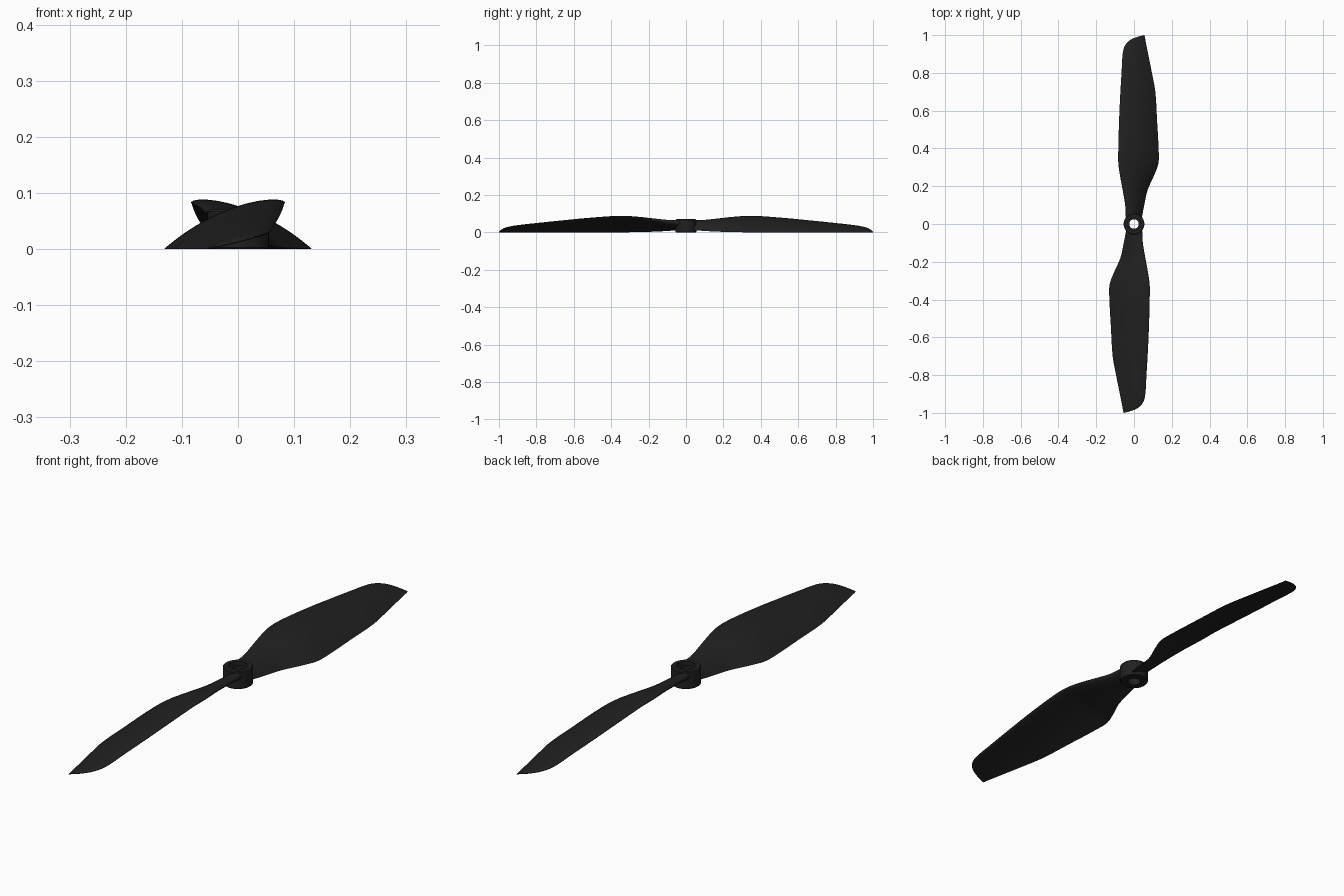
import bpy, bmesh, math
from mathutils import Vector

if "Cube" in bpy.data.objects:
    bpy.data.objects.remove(bpy.data.objects["Cube"])

black = bpy.data.materials.new("black_plastic")
black.diffuse_color = (0.015, 0.015, 0.015, 1)
black.use_nodes = True
black.node_tree.nodes["Principled BSDF"].inputs["Base Color"].default_value = black.diffuse_color


def make_object(name, bm, angle):
    bmesh.ops.recalc_face_normals(bm, faces=bm.faces)
    mesh = bpy.data.meshes.new(name)
    bm.to_mesh(mesh)
    bm.free()
    mesh.materials.append(black)
    ob = bpy.data.objects.new(name, mesh)
    bpy.context.collection.objects.link(ob)
    bpy.ops.object.select_all(action='DESELECT')
    ob.select_set(True)
    bpy.context.view_layer.objects.active = ob
    bpy.ops.object.shade_smooth_by_angle(angle=math.radians(angle))
    return ob


# Blade stations: y, leading x, leading z, trailing x, trailing z, thickness, camber
STATIONS = [
    (0.036, -0.042, 0.058, 0.042, 0.012, 0.034, 0.002),
    (0.10, -0.046, 0.060, 0.054, 0.007, 0.030, 0.005),
    (0.18, -0.060, 0.070, 0.072, 0.003, 0.026, 0.009),
    (0.25, -0.073, 0.078, 0.103, 0.001, 0.024, 0.012),
    (0.32, -0.083, 0.083, 0.129, 0.000, 0.023, 0.014),
    (0.40, -0.083, 0.082, 0.130, 0.000, 0.022, 0.014),
    (0.55, -0.079, 0.070, 0.122, 0.000, 0.020, 0.013),
    (0.70, -0.072, 0.055, 0.113, 0.000, 0.018, 0.011),
    (0.80, -0.066, 0.045, 0.095, 0.000, 0.016, 0.009),
    (0.90, -0.060, 0.034, 0.075, 0.000, 0.014, 0.007),
    (0.94, -0.050, 0.028, 0.067, 0.000, 0.012, 0.005),
    (0.97, -0.026, 0.021, 0.061, 0.000, 0.010, 0.003),
    (0.988, 0.010, 0.012, 0.058, 0.000, 0.007, 0.001),
    (1.00, 0.052, 0.002, 0.055, 0.000, 0.002, 0.000),
]


def spline(rows, steps):
    # Smooth interpolation between stations, with spacing taken into account
    def slope(i):
        a, b = rows[max(i - 1, 0)], rows[min(i + 1, len(rows) - 1)]
        return [(q - p) / (b[0] - a[0]) for p, q in zip(a, b)]
    out = []
    for i in range(len(rows) - 1):
        a, b, ma, mb = rows[i], rows[i + 1], slope(i), slope(i + 1)
        d = b[0] - a[0]
        for s in range(steps):
            t = s / steps
            h = (2*t**3 - 3*t**2 + 1, t**3 - 2*t**2 + t, 3*t**2 - 2*t**3, t**3 - t**2)
            out.append([h[0]*p + h[1]*d*m + h[2]*q + h[3]*d*n
                        for p, m, q, n in zip(a, ma, b, mb)])
    return out + [list(rows[-1])]


def airfoil(y, xl, zl, xt, zt, thick, camber, n=14):
    lead, trail = Vector((xl, y, zl)), Vector((xt, y, zt))
    chord = trail - lead
    up = Vector((-chord.z, 0, chord.x)).normalized()
    ts = [(1 - math.cos(math.pi * i / n)) / 2 for i in range(n + 1)]
    loop = [(t, 1) for t in ts] + [(t, -1) for t in ts[-2:0:-1]]
    pts = []
    for t, side in loop:
        half = 5 * thick * (0.2969*math.sqrt(t) - 0.126*t - 0.3516*t*t
                            + 0.2843*t**3 - 0.1015*t**4)
        p = lead + chord * t + up * (4*camber*t*(1 - t) + side * half)
        p.z = max(p.z, 0)
        pts.append(p)
    return pts


# Two twisted blades, the second turned half a revolution
bm = bmesh.new()
rings = [[bm.verts.new(p) for p in airfoil(*s)] for s in spline(STATIONS, 4)]
for a, b in zip(rings, rings[1:]):
    for i in range(len(a)):
        j = (i + 1) % len(a)
        bm.faces.new((a[i], a[j], b[j], b[i]))
bm.faces.new(rings[0])
bm.faces.new(rings[-1])
blade = make_object("blade_back", bm, 50)
other = blade.copy()
other.name = "blade_front"
other.rotation_euler.z = math.pi
bpy.context.collection.objects.link(other)

# Hub: ring with a shaft hole and a recess in the top
profile = [(0.025, 0), (0.052, 0), (0.055, 0.003), (0.055, 0.067), (0.052, 0.07),
           (0.036, 0.07), (0.036, 0.055), (0.025, 0.055)]
bm = bmesh.new()
N = 48
rings = [[bm.verts.new((r * math.cos(2*math.pi*k/N), r * math.sin(2*math.pi*k/N), z))
          for r, z in profile] for k in range(N)]
for k in range(N):
    a, b = rings[k], rings[(k + 1) % N]
    for i in range(len(profile)):
        j = (i + 1) % len(profile)
        bm.faces.new((a[i], a[j], b[j], b[i]))
make_object("hub", bm, 40)
